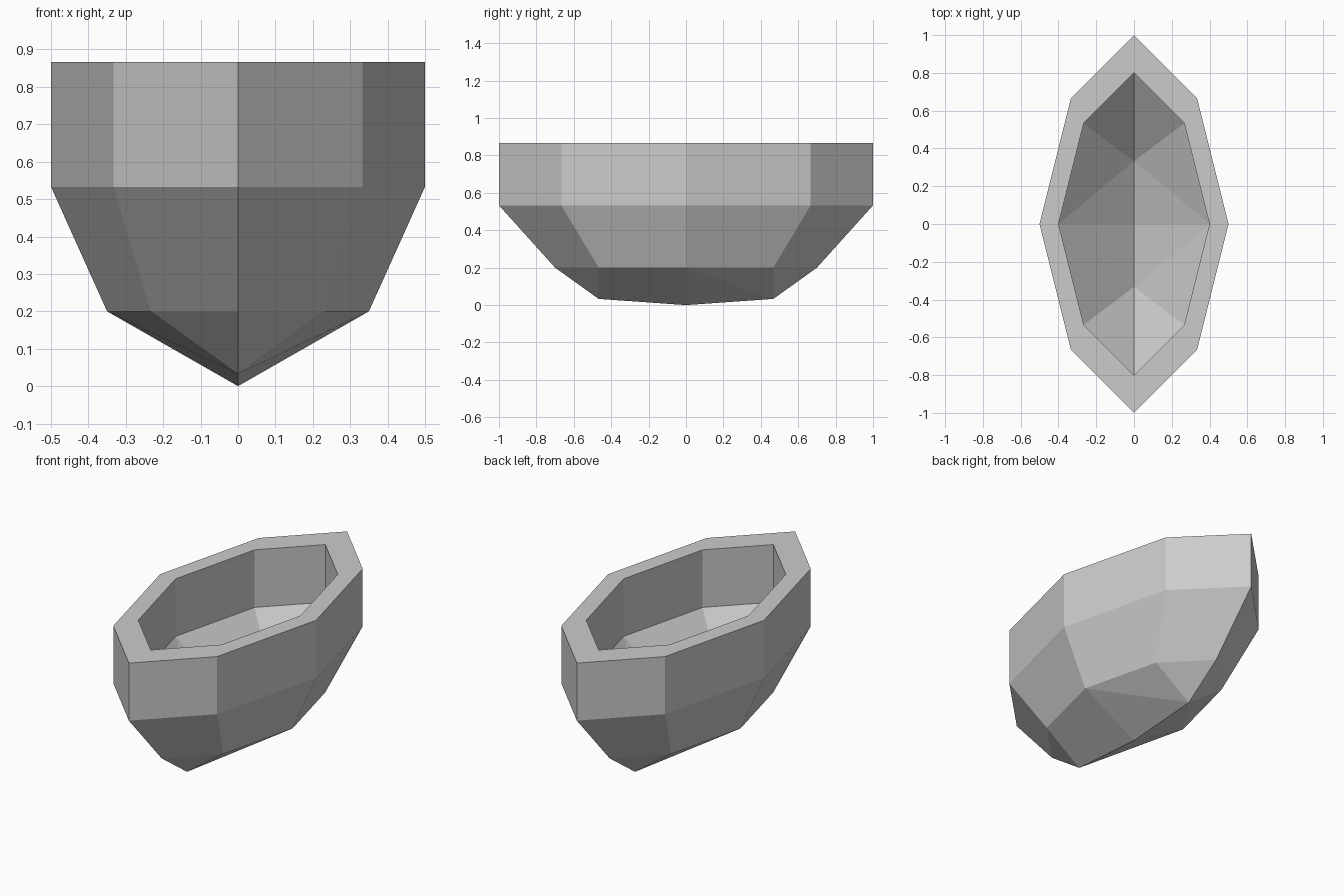
import bpy
import bmesh

cube = bpy.data.objects.get("Cube")
if cube:
    bpy.data.objects.remove(cube, do_unlink=True)

# Single flat grey for the whole hull
GREY = (0.6, 0.6, 0.6, 1.0)
mat = bpy.data.materials.new("light_grey")
mat.use_nodes = True
mat.diffuse_color = GREY
mat.node_tree.nodes["Principled BSDF"].inputs["Base Color"].default_value = GREY

RIM_Z, WAIST_Z, BILGE_Z = 0.867, 0.533, 0.2
# Half outline of the deck, bow to stern along +x
HALF = [(0, -1), (1 / 3, -2 / 3), (0.5, 0), (1 / 3, 2 / 3), (0, 1)]
OUTLINE = HALF + [(-x, y) for x, y in reversed(HALF[1:-1])]

bm = bmesh.new()


def ring(scale, z):
    return [bm.verts.new((x * scale, y * scale, z)) for x, y in OUTLINE]


def bridge(a, b):
    n = len(a)
    for i in range(n):
        j = (i + 1) % n
        bm.faces.new((a[i], a[j], b[j], b[i]))


def keel(edge, end_y, end_z, mid_z):
    """Close a ring with a pointed V-shaped bottom."""
    bow, mid, stern = (bm.verts.new((0, y, z)) for y, z in
                       ((-end_y, end_z), (0, mid_z), (end_y, end_z)))
    for side in (edge[:5], [edge[0]] + edge[:3:-1]):
        for a, b, c, tip in ((side[0], side[1], side[2], bow),
                             (side[4], side[3], side[2], stern)):
            bm.faces.new((a, b, tip))
            bm.faces.new((b, c, tip))
            bm.faces.new((c, mid, tip))


# Outer shell, rim and inner wall
bilge = ring(0.7, BILGE_Z)
waist = ring(1.0, WAIST_Z)
rim_outer = ring(1.0, RIM_Z)
rim_inner = ring(0.8, RIM_Z)
floor_edge = ring(0.8, WAIST_Z)
loops = [bilge, waist, rim_outer, rim_inner, floor_edge]
for lower, upper in zip(loops, loops[1:]):
    bridge(lower, upper)

# Outer keel and sunken floor
keel(bilge, 0.467, 0.033, 0)
keel(floor_edge, 0.333, 0.2, 0.16)

bmesh.ops.recalc_face_normals(bm, faces=bm.faces[:])
mesh = bpy.data.meshes.new("boat_hull")
bm.to_mesh(mesh)
bm.free()
mesh.materials.append(mat)
hull = bpy.data.objects.new("boat_hull", mesh)
bpy.context.collection.objects.link(hull)
